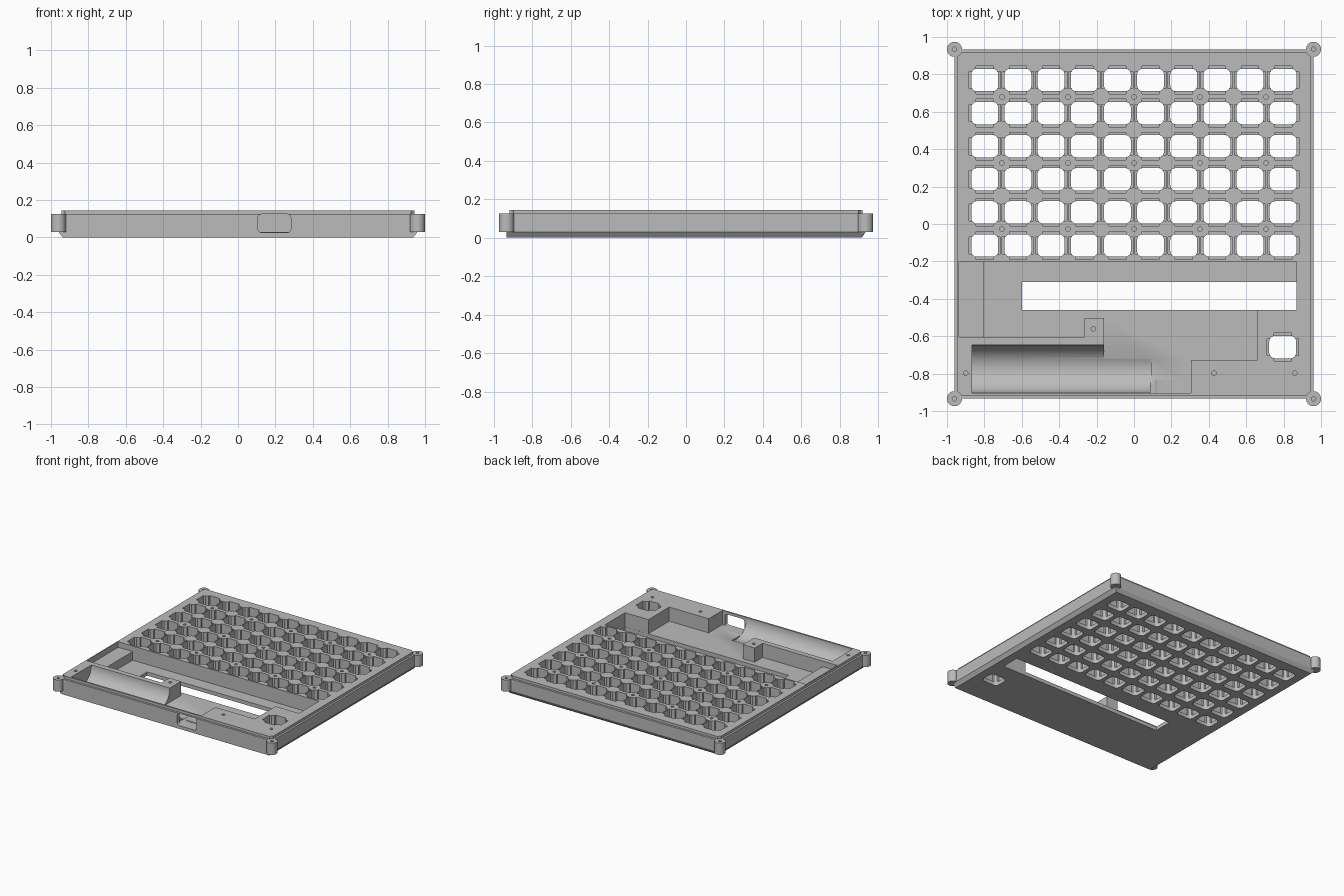
import bpy, bmesh, math

if "Cube" in bpy.data.objects:
    bpy.data.objects.remove(bpy.data.objects["Cube"])

grey = bpy.data.materials.new("plain_grey")
grey.use_nodes = True
grey.diffuse_color = (0.5, 0.5, 0.5, 1)
grey.node_tree.nodes["Principled BSDF"].inputs["Base Color"].default_value = (0.5, 0.5, 0.5, 1)

TOP, LEDGE, FLOOR, ABOVE = 0.145, 0.125, 0.03, 0.2


def loft(bm, rings):
    """Closed solid through matching rings of 3D points, counter-clockwise from below to above."""
    rows = [[bm.verts.new(p) for p in ring] for ring in rings]
    n = len(rows[0])
    for a, b in zip(rows, rows[1:]):
        for i in range(n):
            j = (i + 1) % n
            bm.faces.new((a[i], a[j], b[j], b[i]))
    bm.faces.new(rows[0][::-1])
    bm.faces.new(rows[-1])


def prism(bm, outline, z0, z1):
    loft(bm, [[(x, y, z) for x, y in outline] for z in (z0, z1)])


def rect(x0, x1, y0, y1):
    return [(x0, y0), (x1, y0), (x1, y1), (x0, y1)]


def circle(cx, cy, r, n=24):
    return [(cx + r * math.cos(2 * math.pi * i / n), cy + r * math.sin(2 * math.pi * i / n)) for i in range(n)]


def rounded(cx, cy, hw, hh, r, steps=4):
    pts = []
    for q, (sx, sy) in enumerate([(1, 1), (-1, 1), (-1, -1), (1, -1)]):
        for i in range(steps + 1):
            a = math.pi / 2 * (q + i / steps)
            pts.append((cx + sx * (hw - r) + r * math.cos(a), cy + sy * (hh - r) + r * math.sin(a)))
    return pts


def plus(cx, cy, w, h, arm):
    """Cross-shaped outline, half sizes w and h, arm half width."""
    p = [(w, -arm), (w, arm), (arm, arm), (arm, h), (-arm, h), (-arm, arm),
         (-w, arm), (-w, -arm), (-arm, -arm), (-arm, -h), (arm, -h), (arm, -arm)]
    return [(cx + x, cy + y) for x, y in p]


def finish(name, bm):
    bmesh.ops.recalc_face_normals(bm, faces=bm.faces)
    mesh = bpy.data.meshes.new(name)
    bm.to_mesh(mesh)
    bm.free()
    mesh.materials.append(grey)
    ob = bpy.data.objects.new(name, mesh)
    bpy.context.scene.collection.objects.link(ob)
    return ob


def activate(ob):
    bpy.ops.object.select_all(action='DESELECT')
    ob.select_set(True)
    bpy.context.view_layer.objects.active = ob


def cut(ob, name, prisms):
    """Subtract a set of separate prisms (outline, z0, z1) from an object."""
    bm = bmesh.new()
    for outline, z0, z1 in prisms:
        prism(bm, outline, z0, z1)
    cut_with(ob, finish(name, bm))


def cut_with(ob, cutter):
    cutter.hide_render = True
    mod = ob.modifiers.new(cutter.name, 'BOOLEAN')
    mod.operation = 'DIFFERENCE'
    mod.solver = 'EXACT'
    mod.object = cutter
    activate(ob)
    bpy.ops.object.modifier_apply(modifier=mod.name)
    bpy.data.objects.remove(cutter)


# case body: chamfered sides and back, flush front, raised top plateau
bm = bmesh.new()
layers = [(0.937, -0.934, 0.915, 0), (0.96, -0.934, 0.934, FLOOR), (0.96, -0.934, 0.934, LEDGE),
          (0.944, -0.917, 0.917, LEDGE), (0.944, -0.917, 0.917, TOP)]
loft(bm, [[(x, y, z) for x, y in rect(-hx, hx, y0, y1)] for hx, y0, y1, z in layers])
body = finish("case_body", bm)

# corner clearances for the bosses
corners = [(sx * 0.96, sy * 0.934) for sx in (-1, 1) for sy in (-1, 1)]
cut(body, "corner_cutter", [(circle(x, y, 0.04, 32), FLOOR + 0.001, ABOVE) for x, y in corners])

# key openings with clip notches: a regular grid plus one single key
keys = [(-0.798 + 0.1773 * c, 0.77 - 0.177 * r) for c in range(10) for r in range(6)]
keys.append((0.795, -0.658))
cut(body, "key_cutter", [(rounded(x, y, 0.072, 0.06, 0.03), -0.1, ABOVE) for x, y in keys])
cut(body, "notch_cutter", [(plus(x, y, 0.084, 0.074, 0.046), FLOOR, ABOVE) for x, y in keys])

# electronics pocket
pocket = [(-0.805, -0.604), (-0.265, -0.604), (-0.265, -0.503), (-0.16, -0.503), (-0.16, -0.727),
          (0.087, -0.727), (0.087, -0.904), (0.305, -0.904), (0.305, -0.727), (0.66, -0.727),
          (0.66, -0.46), (0.87, -0.46), (0.87, -0.203), (-0.805, -0.203)]
cut(body, "pocket_cutter", [(pocket, FLOOR, ABOVE)])
cut(body, "shelf_cutter", [(rect(-0.935, -0.8, -0.604, -0.203), 0.1, ABOVE)])
cut(body, "slot_cutter", [(rect(-0.6, 0.869, -0.459, -0.31), -0.1, 0.09)])

# round battery trough lying along x
bm = bmesh.new()
ring = circle(-0.775, TOP, 0.128, 64)
loft(bm, [[(x, y, z) for y, z in ring] for x in (-0.865, 0.09)])
cut_with(body, finish("trough_cutter", bm))

# cable port through the front wall
bm = bmesh.new()
ring = rounded(0.195, 0.075, 0.088, 0.049, 0.02)
loft(bm, [[(x, y, z) for x, z in ring] for y in (-1, -0.835)])
cut_with(body, finish("port_cutter", bm))

# blind screw holes
screws = [(0.353 * c, 0.679 - 0.353 * r) for c in range(-2, 3) for r in range(3)]
screws += [(-0.9, -0.797), (0.428, -0.797), (0.86, -0.797), (-0.217, -0.561)]
cut(body, "screw_cutter", [(circle(x, y, 0.012, 16), 0.04, ABOVE) for x, y in screws])

# corner bosses with screw holes
bm = bmesh.new()
for x, y in corners:
    prism(bm, circle(x, y, 0.04, 32), FLOOR, LEDGE)
bosses = finish("corner_bosses", bm)
cut(bosses, "boss_hole_cutter", [(circle(x, y, 0.012, 16), 0.05, ABOVE) for x, y in corners])

for ob in (body, bosses):
    activate(ob)
    bpy.ops.object.shade_smooth_by_angle(angle=math.radians(30))
